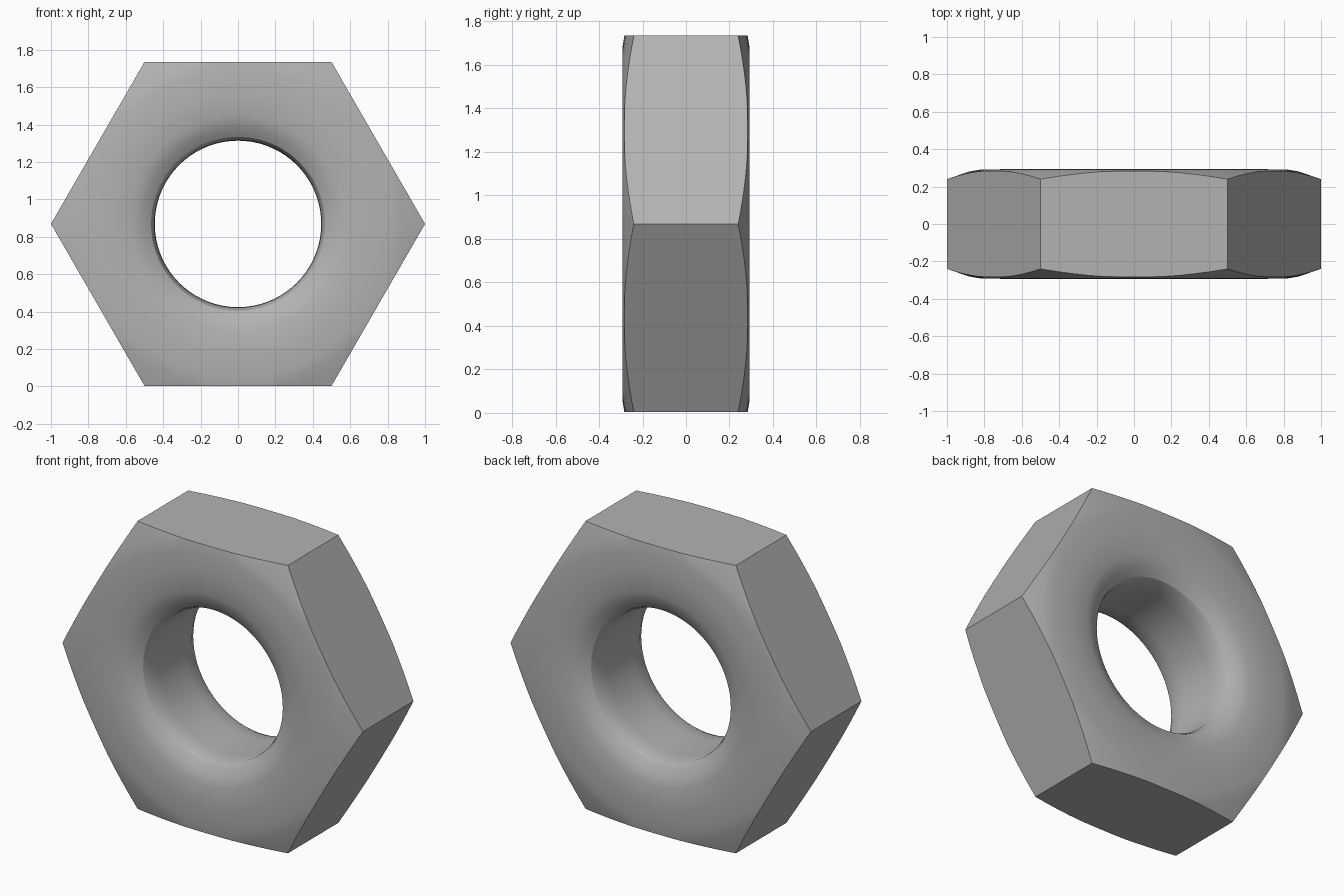
import bpy, bmesh, math
from mathutils import Vector, Matrix

if "Cube" in bpy.data.objects:
    bpy.data.objects.remove(bpy.data.objects["Cube"])

CENTRE_Z, APOTHEM, SEGMENTS = 0.869, 0.866, 72

# Half of the cross-section (radius, distance from mid-plane), from bore to rim
half = [(0.445, 0.12), (0.448, 0.20), (0.465, 0.238), (0.51, 0.268), (0.575, 0.291),
        (0.70, 0.293), (0.82, 0.291), (0.88, 0.281), (1.0, 0.24), (1.15, 0.185)]
profile = half + [(r, -y) for r, y in reversed(half)]

# Revolve the section around the y axis
bm = bmesh.new()
rings = []
for i in range(SEGMENTS):
    a = 2 * math.pi * i / SEGMENTS
    rings.append([bm.verts.new((r * math.cos(a), y, r * math.sin(a))) for r, y in profile])
n = len(profile)
for i in range(SEGMENTS):
    a, b = rings[i], rings[(i + 1) % SEGMENTS]
    for j in range(n):
        k = (j + 1) % n
        bm.faces.new((a[j], a[k], b[k], b[j]))

# Slice the six wrench flats and cap each one
for i in range(6):
    a = math.radians(30 + 60 * i)
    d = Vector((math.cos(a), 0, math.sin(a)))
    cut = bmesh.ops.bisect_plane(bm, geom=bm.verts[:] + bm.edges[:] + bm.faces[:], dist=1e-5,
                                 plane_co=d * APOTHEM, plane_no=d, clear_outer=True)
    edges = [e for e in cut["geom_cut"] if isinstance(e, bmesh.types.BMEdge) and e.is_boundary]
    bmesh.ops.edgeloop_fill(bm, edges=edges)

bmesh.ops.recalc_face_normals(bm, faces=bm.faces[:])
bmesh.ops.transform(bm, matrix=Matrix.Translation((0, 0, CENTRE_Z)), verts=bm.verts[:])
mesh = bpy.data.meshes.new("hex_nut")
bm.to_mesh(mesh)
bm.free()

nut = bpy.data.objects.new("hex_nut", mesh)
bpy.context.collection.objects.link(nut)
steel = bpy.data.materials.new("grey_steel")
steel.diffuse_color = (0.45, 0.45, 0.45, 1)
steel.use_nodes = True
steel.node_tree.nodes["Principled BSDF"].inputs["Base Color"].default_value = steel.diffuse_color
mesh.materials.append(steel)

# Smooth the bore and bevels, keep the flats crisp
bpy.context.view_layer.objects.active = nut
nut.select_set(True)
bpy.ops.object.shade_smooth_by_angle(angle=math.radians(25))
